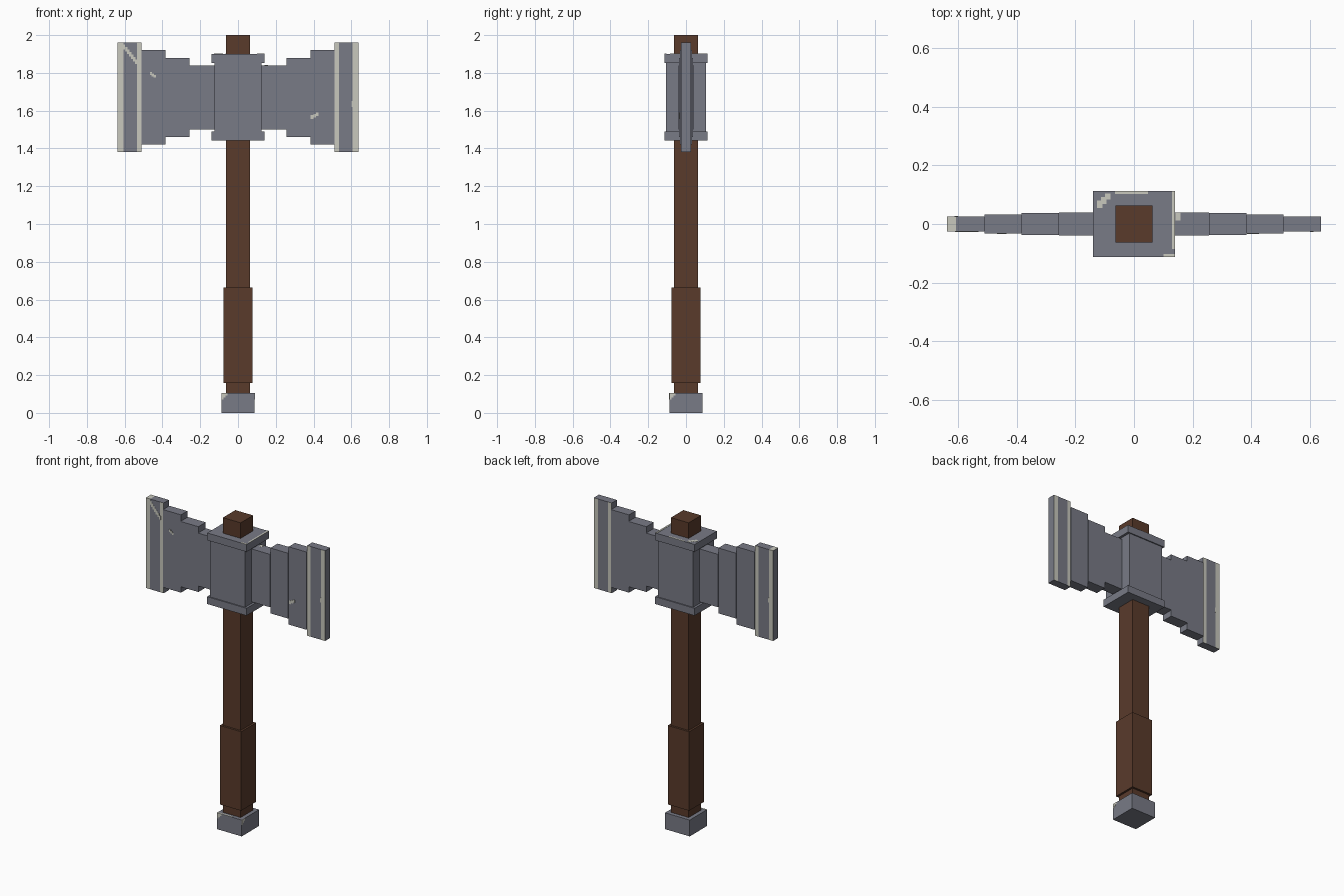
import bpy
import bmesh
from mathutils import Vector

cube = bpy.data.objects.get("Cube")
if cube:
    bpy.data.objects.remove(cube, do_unlink=True)


def material(name, rgb):
    mat = bpy.data.materials.new(name)
    mat.use_nodes = True
    color = (*rgb, 1)
    mat.diffuse_color = color
    mat.node_tree.nodes["Principled BSDF"].inputs["Base Color"].default_value = color
    return mat


STEEL = material("grey steel", (0.19, 0.197, 0.24))
WOOD = material("brown wood", (0.1, 0.043, 0.024))
WORN = material("pale worn edge", (0.58, 0.58, 0.51))


def box(name, lo, hi, mats, cuts=(), rule=None):
    """Box between two corners, optionally cut along x and coloured by a rule."""
    lo, hi = Vector(lo), Vector(hi)
    bm = bmesh.new()
    bmesh.ops.create_cube(bm, size=1)
    for v in bm.verts:
        v.co = (lo + hi) / 2 + v.co * (hi - lo)
    for x in cuts:
        bmesh.ops.bisect_plane(bm, geom=bm.verts[:] + bm.edges[:] + bm.faces[:],
                               plane_co=(x, 0, 0), plane_no=(1, 0, 0))
    bm.normal_update()
    if rule:
        for f in bm.faces:
            f.material_index = int(rule(f.calc_center_median(), f.normal))
    mesh = bpy.data.meshes.new(name)
    bm.to_mesh(mesh)
    bm.free()
    for m in mats:
        mesh.materials.append(m)
    obj = bpy.data.objects.new(name, mesh)
    bpy.context.collection.objects.link(obj)
    return obj


def block(name, half_x, half_y, z0, z1, mat):
    return box(name, (-half_x, -half_y, z0), (half_x, half_y, z1), [mat])


# Handle, grip and pommel
block("handle", 0.063, 0.063, 0.05, 2, WOOD)
block("grip", 0.076, 0.076, 0.157, 0.665, WOOD)
block("pommel", 0.088, 0.088, 0, 0.105, STEEL)

# Head core and collars
block("head_core", 0.125, 0.106, 1.48, 1.86, STEEL)
block("lower_collar", 0.14, 0.113, 1.443, 1.49, STEEL)
block("upper_collar", 0.14, 0.113, 1.853, 1.9, STEEL)


# Worn bands on both broad faces of each tip, plus the top of the right tip
def worn_band(c, n):
    x = abs(c.x)
    outer, inner = x > 0.607, x < 0.535
    if abs(n.x) > 0.5:
        return False
    return (abs(n.y) > 0.5 and (outer or inner)) or (n.z > 0.5 and outer and c.x < 0)


# Stepped arms, growing taller and thinner outward
HALF_Y = (0.04, 0.037, 0.032, 0.026)
for label, s in (("left", 1), ("right", -1)):
    for i, hy in enumerate(HALF_Y):
        x0, x1 = sorted((s * (0.11 if i == 0 else 0.128 + 0.1275 * i),
                         s * (0.2555 + 0.1275 * i)))
        h = 0.17 + 0.04 * i
        tip = i == 3
        box(f"{label}_arm_step_{i + 1}", (x0, -hy, 1.67 - h), (x1, hy, 1.67 + h),
            [STEEL, WORN], (s * 0.535, s * 0.607) if tip else (),
            worn_band if tip else None)

T = 0.0015


def chip(name, x0, x1, z0, z1, face_y):
    """Thin worn plate lying on a face turned to the front or back."""
    box(name, (x0, face_y - T, z0), (x1, face_y + T, z1), [WORN])


def top_chip(name, x0, x1, y0, y1, z):
    box(name, (x0, y0, z - T), (x1, y1, z + T), [WORN])


# Diagonal scratch on the right tip and small nicks on the arms
for i in range(7):
    x = -0.61 + 0.011 * i
    chip("tip_scratch", x, x + 0.013, 1.925 - 0.013 * i, 1.95 - 0.013 * i, -0.026)
for i in range(3):
    chip("right_arm_nick", -0.467 + 0.01 * i, -0.455 + 0.01 * i,
         1.788 - 0.006 * i, 1.806 - 0.008 * i, -0.032)
    chip("left_arm_nick", 0.385 + 0.014 * i, 0.399 + 0.014 * i,
         1.555 + 0.008 * i, 1.577 + 0.006 * i, -0.032)
for s in (1, -1):
    chip("tip_band_nick", s * 0.607 - 0.006, s * 0.607 + 0.006, 1.62, 1.65, -s * 0.026)

# Wear along the upper collar's top
top_chip("collar_back_wear", -0.065, 0.047, 0.103, 0.113, 1.9)
top_chip("collar_side_wear", 0.129, 0.14, -0.085, 0.113, 1.9)
top_chip("collar_corner_wear", 0.1, 0.14, -0.113, -0.103, 1.9)
for i in range(3):
    top_chip("collar_scratch", -0.127 + 0.014 * i, -0.108 + 0.014 * i,
             0.055 + 0.014 * i, 0.08 + 0.012 * i, 1.9)
top_chip("arm_top_nick", 0.141, 0.158, 0.012, 0.04, 1.84)

# Worn corners of the pommel
for i in range(3):
    x = -0.088 + 0.011 * i
    chip("pommel_front_wear", x, x + 0.011, 0.072 + 0.01 * i, 0.105, -0.088)
    box("pommel_side_wear", (0.088 - T, x, 0.072 + 0.01 * i),
        (0.088 + T, x + 0.011, 0.105), [WORN])
top_chip("pommel_top_wear", -0.088, 0.02, -0.088, -0.078, 0.105)
